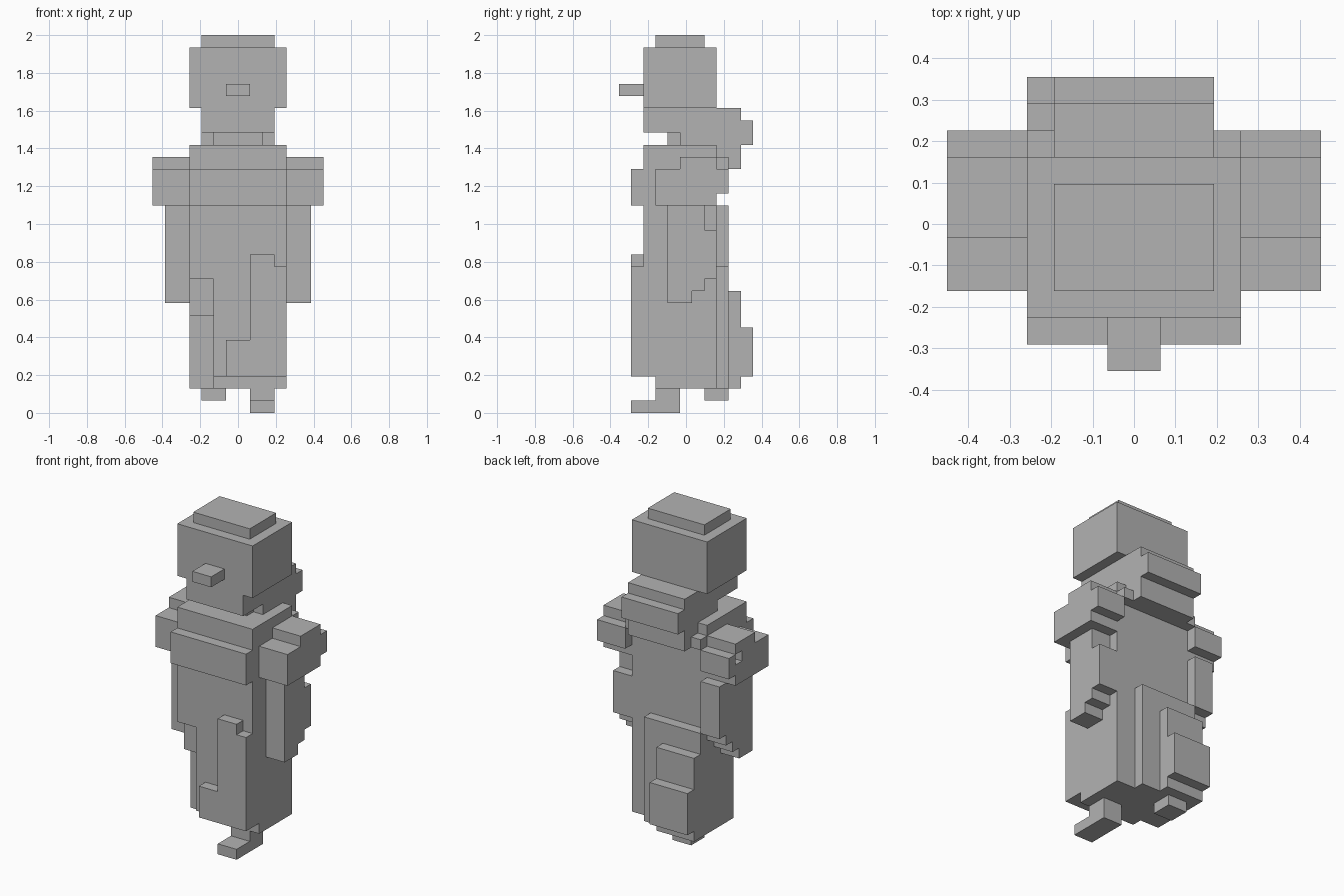
import bpy
import bmesh

cube = bpy.data.objects.get("Cube")
if cube:
    bpy.data.objects.remove(cube, do_unlink=True)

UNIT = 2 / 31          # edge of one block
DEPTH_OFFSET = 5.5     # depth is counted in blocks from the front

grey = bpy.data.materials.new("plain grey")
grey.use_nodes = True
colour = (0.45, 0.45, 0.45, 1)
grey.diffuse_color = colour
grey.node_tree.nodes["Principled BSDF"].inputs["Base Color"].default_value = colour


def build_part(name, *boxes, side=1):
    """Join blocks given as (x range, depth range, height range); side=-1 mirrors in x."""
    bm = bmesh.new()
    for x_range, depth_range, z_range in boxes:
        block = bmesh.ops.create_cube(bm, size=1)
        for v in block["verts"]:
            x = x_range[v.co.x > 0]
            y = depth_range[v.co.y > 0] - DEPTH_OFFSET
            z = z_range[v.co.z > 0]
            v.co = (side * x * UNIT, y * UNIT, z * UNIT)
    bmesh.ops.recalc_face_normals(bm, faces=bm.faces)
    mesh = bpy.data.meshes.new(name)
    bm.to_mesh(mesh)
    bm.free()
    mesh.materials.append(grey)
    obj = bpy.data.objects.new(name, mesh)
    bpy.context.scene.collection.objects.link(obj)
    return obj


# Head, chin and neck
full, narrow, middle = (-4, 4), (-3, 3), (-1, 1)
build_part("head", (full, (2, 8), (25, 30)))
build_part("head_cap", (narrow, (3, 7), (30, 31)))
build_part("nose", (middle, (0, 2), (26, 27)))
build_part("chin", (narrow, (2, 8), (23, 25)))
build_part("neck", ((-2, 2), (4, 5), (22, 23)), (narrow, (5, 8), (22, 23)))

# Hood hanging behind the neck
build_part("hood", (narrow, (8, 10), (20, 25)), (narrow, (10, 11), (22, 24)))

# Torso and chest
build_part("torso", (full, (2, 8), (11, 22)))
build_part("chest_panel", (full, (1, 2), (17, 20)))

# Skirt, with the right side stepped back
build_part("skirt", ((-2, 4), (2, 8), (3, 11)), ((-2, 4), (3, 8), (2, 3)))
build_part("skirt_right_side",
           ((-4, -2), (3, 8), (8, 11)), ((-4, -2), (4, 8), (2, 8)))
build_part("skirt_front_fold",
           ((1, 4), (1, 2), (3, 12)), ((1, 3), (1, 2), (12, 13)),
           (middle, (1, 2), (3, 6)))

# Stepped folds behind the trailing leg
build_part("skirt_back_panel", ((-4, 2), (8, 9), (2, 12)))
build_part("skirt_back_fold",
           ((-4, 0), (9, 10), (2, 10)), ((-4, 0), (10, 11), (3, 7)))

# Arms: shared shoulder and forearm blocks, mirrored
sleeve = (4, 7)
forearm = (4, 6)
for name, side in (("left", 1), ("right", -1)):
    build_part(name + "_shoulder",
               (sleeve, (3, 7), (17, 20)), (sleeve, (5, 8), (20, 21)),
               (sleeve, (8, 9), (18, 20)), (sleeve, (7, 8), (17, 19)),
               (forearm if side < 0 else sleeve, (7, 8), (19, 20)), side=side)
    build_part(name + "_shoulder_tab", ((3, 4), (8, 9), (20, 21)), side=side)
    build_part(name + "_forearm",
               (forearm, (4, 6), (9, 17)), (forearm, (6, 7), (10, 17)), side=side)
build_part("left_elbow", (forearm, (7, 8), (11, 15)))
build_part("right_elbow",
           (forearm, (7, 8), (11, 17)), (forearm, (8, 9), (12, 17)), side=-1)

# Feet in mid stride
build_part("left_foot", ((1, 3), (1, 5), (0, 1)), ((1, 3), (3, 5), (1, 2)))
build_part("right_foot", ((-3, -1), (7, 9), (1, 2)))
